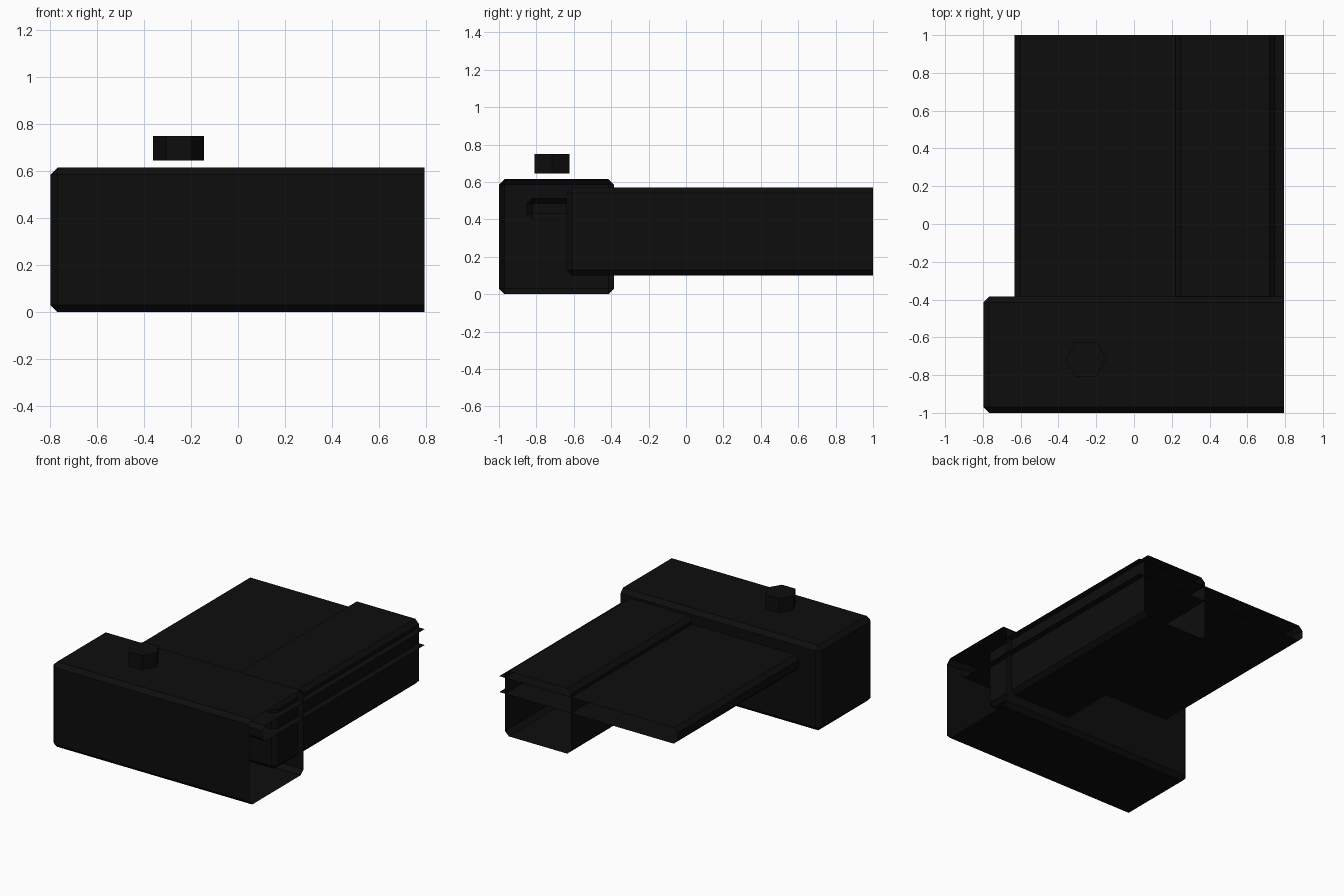
import bpy, bmesh, math
from mathutils import Vector

if "Cube" in bpy.data.objects:
    bpy.data.objects.remove(bpy.data.objects["Cube"])

black = bpy.data.materials.new("near_black")
black.diffuse_color = (0.004, 0.004, 0.004, 1)
black.use_nodes = True
black.node_tree.nodes["Principled BSDF"].inputs["Base Color"].default_value = black.diffuse_color


def finish(bm, name):
    mesh = bpy.data.meshes.new(name)
    bm.to_mesh(mesh)
    bm.free()
    mesh.materials.append(black)
    obj = bpy.data.objects.new(name, mesh)
    bpy.context.collection.objects.link(obj)


def shell(name, lo, hi, open_dirs, bevel=0.03):
    """Chamfered box from lo to hi, left open on the given sides."""
    bm = bmesh.new()
    bmesh.ops.create_cube(bm, size=1)
    for v in bm.verts:
        v.co = Vector([(a + b) / 2 + c * (b - a) for a, b, c in zip(lo, hi, v.co)])
    bm.normal_update()
    gone = [f for f in bm.faces
            if any(f.normal.dot(Vector(d)) > 0.9 for d in open_dirs)]
    bmesh.ops.delete(bm, geom=gone, context='FACES')
    edges = [e for e in bm.edges if not e.is_boundary]
    bmesh.ops.bevel(bm, geom=edges, offset=bevel, segments=1,
                    affect='EDGES', profile=0.5, clamp_overlap=True)
    finish(bm, name)


RIGHT, BACK = (1, 0, 0), (0, 1, 0)

# Wide front block, open on its right end
shell("front_block", (-0.797, -1, 0), (0.793, -0.385, 0.615), [RIGHT])

# Long hollow beam, open at the back
shell("beam", (0.22, -0.64, 0.1), (0.747, 1, 0.57), [BACK])

# Thin hollow slab passing through beam and block, open right and back
shell("slab", (-0.632, -0.852, 0.4), (0.793, 1, 0.515), [RIGHT, BACK])

# Six-sided button hovering above the block
bm = bmesh.new()
bmesh.ops.create_cone(bm, cap_ends=True, segments=6,
                      radius1=0.108, radius2=0.108, depth=0.105)
first = max(bm.verts, key=lambda v: v.co.x).co
# Points of the hexagon lie along x
turn = 0 if first.x > 0.107 else math.radians(30)
for v in bm.verts:
    x, y, z = v.co
    v.co = (x * math.cos(turn) - y * math.sin(turn) - 0.253,
            x * math.sin(turn) + y * math.cos(turn) - 0.717,
            z + 0.6975)
finish(bm, "button")
